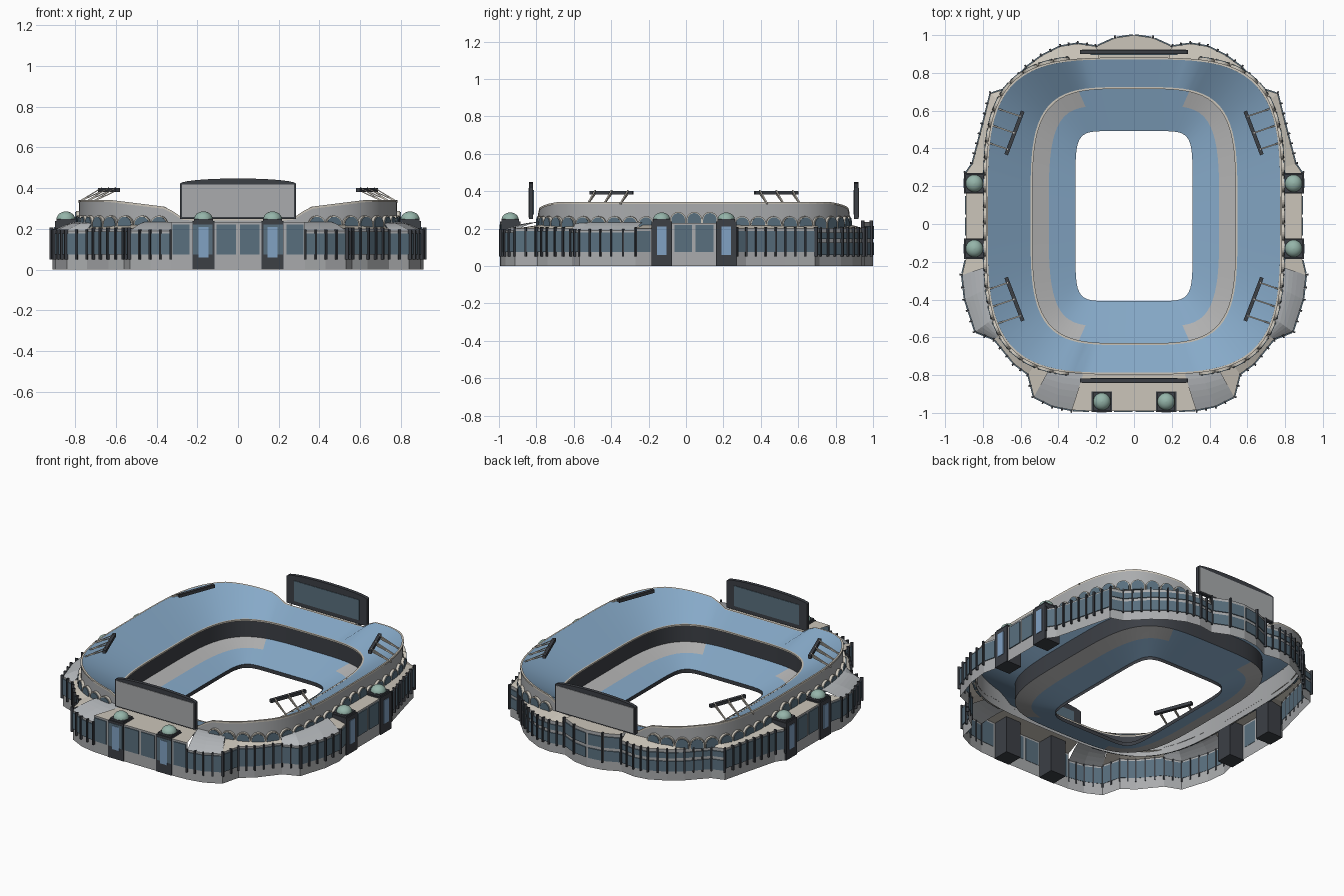
import bpy, bmesh, math

if "Cube" in bpy.data.objects:
    bpy.data.objects.remove(bpy.data.objects["Cube"])

CY = 0.042          # centre of the bowl in y
SEG = 128

def material(name, r, g, b):
    m = bpy.data.materials.new(name)
    m.diffuse_color = (r, g, b, 1)
    m.use_nodes = True
    m.node_tree.nodes["Principled BSDF"].inputs["Base Color"].default_value = m.diffuse_color
    return m

SEAT = material("seat_blue", 0.24, 0.40, 0.58)
STONE = material("stone", 0.60, 0.56, 0.49)
GREY = material("concrete", 0.40, 0.41, 0.42)
ROOF = material("roof_metal", 0.46, 0.48, 0.50)
PALE = material("pale_seats", 0.45, 0.45, 0.45)
DARK = material("dark_metal", 0.045, 0.05, 0.06)
GLASS = material("slate_glass", 0.10, 0.16, 0.21)
BLUE = material("tower_glass", 0.22, 0.36, 0.55)
GREEN = material("copper_green", 0.30, 0.46, 0.40)


class Part:
    """Collects geometry for one object."""
    def __init__(self):
        self.v, self.f = [], []

    def add(self, verts, faces):
        o = len(self.v)
        self.v += verts
        self.f += [tuple(i + o for i in f) for f in faces]

    def box(self, x, y, z0, z1, w, d, ang=0.0):
        c, s = math.cos(ang), math.sin(ang)
        corners = [(-w/2, -d/2), (w/2, -d/2), (w/2, d/2), (-w/2, d/2)]
        self.prism([(x + a*c - b*s, y + a*s + b*c, z0) for a, b in corners], (0, 0, z1 - z0))

    def prism(self, loop, off):
        n = len(loop)
        top = [tuple(p[k] + off[k] for k in range(3)) for p in loop]
        self.add(loop + top, [tuple(range(n)), tuple(range(n, 2*n))] +
                 [(i, (i+1) % n, n + (i+1) % n, n + i) for i in range(n)])

    def loft(self, rings):
        n = len(rings[0])
        self.add(sum(rings, []), [(k*n + i, k*n + (i+1) % n, (k+1)*n + (i+1) % n, (k+1)*n + i)
                                  for k in range(len(rings) - 1) for i in range(n)])

    def build(self, name, mat, mirror=False, smooth=False):
        me = bpy.data.meshes.new(name)
        me.from_pydata(self.v, [], self.f)
        bm = bmesh.new()
        bm.from_mesh(me)
        bmesh.ops.recalc_face_normals(bm, faces=bm.faces)
        bm.to_mesh(me)
        bm.free()
        me.materials.append(mat)
        ob = bpy.data.objects.new(name, me)
        bpy.context.collection.objects.link(ob)
        for p in me.polygons:
            p.use_smooth = smooth
        if mirror:
            ob.modifiers.new("mirror", 'MIRROR').use_axis[0] = True
        return ob


def oval(t, a, b, n):
    """Point at polar angle t on a rounded-square oval."""
    c, s = math.cos(t), math.sin(t)
    r = (abs(c/a)**n + abs(s/b)**n) ** (-1/n)
    return r*c, CY + r*s

def ring(a, b, n, z):
    pts = [oval(2*math.pi*(i + 0.5)/SEG, a, b, n) for i in range(SEG)]
    return [(x, y, z(x) if callable(z) else z) for x, y in pts]

def rim_z(x):
    x = abs(x)
    if x < 0.27: return 0.25
    if x < 0.35: return 0.25 + 0.055*(x - 0.27)/0.08
    return 0.305 + 0.035*min(1, (x - 0.35)/0.28)

OUT, MID, FIELD = (0.78, 0.835, 3.8), (0.545, 0.68, 4), (0.31, 0.45, 8)

# Bowl: outer wall, rim, upper seats, fascia, lower seats, field wall
p = Part(); p.loft([ring(*OUT, 0.19), ring(*OUT, rim_z)]); p.build("bowl_outer_wall", GREY, smooth=True)
p = Part(); p.loft([ring(0.784, 0.839, 3.8, lambda x: rim_z(x) - 0.008), ring(0.784, 0.839, 3.8, lambda x: rim_z(x) + 0.003),
                    ring(0.774, 0.829, 3.8, lambda x: rim_z(x) + 0.003)])
p.build("bowl_rim", STONE)
p = Part(); p.loft([ring(*OUT, rim_z), ring(*MID, 0.2)]); p.build("upper_seats", SEAT, smooth=True)
p = Part(); p.loft([ring(*MID, 0.2), ring(*MID, 0.09)]); p.build("fascia", DARK, smooth=True)
p = Part(); p.loft([ring(0.548, 0.683, 4, 0.203), ring(0.538, 0.673, 4, 0.203), ring(0.538, 0.673, 4, 0.193)])
p.build("fascia_rail", STONE)
outer, inner = ring(*MID, 0.09), ring(*FIELD, 0.02)
split = [tuple(a + (b - a)*0.4 for a, b in zip(p, q)) for p, q in zip(outer, inner)]
p = Part(); p.loft([outer, split, inner])
low = p.build("lower_seats", SEAT, smooth=True)
low.data.materials.append(PALE)
for f in low.data.polygons[:SEG]:
    f.material_index = int(abs(f.center.x) > 0.28)
p = Part(); p.loft([ring(*FIELD, 0.024), ring(*FIELD, 0.0)]); p.build("field_wall", DARK)

# Outer building: half outline from front centre to back centre (x, y, wall top)
OUTLINE = [(0, -.99, .235), (.23, -.99, .235), (.33, -.985, .19), (.43, -.965, .19), (.53, -.915, .2),
           (.56, -.795, .2), (.635, -.74, .2), (.74, -.61, .19), (.84, -.57, .19), (.895, -.4, .19),
           (.91, -.27, .2), (.89, -.185, .23), (.89, .27, .2), (.855, .32, .2), (.80, .53, .2),
           (.76, .69, .2), (.68, .715, .2), (.57, .83, .2), (.49, .89, .2), (.39, .94, .2),
           (.30, .955, .2), (.20, .94, .235), (.10, .985, .235), (0, 1.0, .235)]
wall, deck, barrel, glass, fins = Part(), Part(), Part(), Part(), Part()

for (x0, y0, h), (x1, y1, _) in zip(OUTLINE, OUTLINE[1:]):
    wall.add([(x0, y0, 0), (x1, y1, 0), (x1, y1, h), (x0, y0, h)], [(0, 1, 2, 3)])
    # roof strip from the wall to the bowl; the low bays get a curved metal roof
    curved = h == .19
    steps = 6 if curved else 1
    zi = 0.235 if curved else max(h, 0.222)
    rows = []
    for k in range(steps + 1):
        t = k/steps
        for x, y in ((x0, y0), (x1, y1)):
            ox, oy = oval(math.atan2(y - CY, x), *OUT)
            rows.append((x + (ox - x)*t, y + (oy - y)*t, h + (zi - h)*math.sin(t*math.pi/2)))
    (barrel if curved else deck).add(rows, [(2*k, 2*k+1, 2*k+3, 2*k+2) for k in range(steps)])
    # bays of glass between fins
    dx, dy = x1 - x0, y1 - y0
    L, ang = math.hypot(dx, dy), math.atan2(dy, dx)
    ox, oy = dy/L, -dx/L
    tall = h > .2
    n = max(1, round(L/0.06)) if not tall else max(1, round(L/0.11))
    for i in range(n):
        t = (i + 0.5)/n
        gx, gy = x0 + dx*t + ox*0.002, y0 + dy*t + oy*0.002
        bands = [(.06, .125), (.145, h - .02)] if y0 > .6 else [(.075, h - .012)]
        for a, b in bands:
            glass.box(gx, gy, a, b, L/n*0.84, 0.008, ang)
        if not (tall and y0 < .6):
            t = i/n
            fins.box(x0 + dx*t + ox*0.005, y0 + dy*t + oy*0.005, .05, h + .008, 0.009, 0.018, ang)

wall.build("facade_wall", GREY, True)
deck.build("roof_deck", STONE, True)
barrel.build("curved_roof", ROOF, True)
glass.build("facade_windows", GLASS, True)
fins.build("facade_fins", DARK, True)

# Arcade of arched windows around the bowl wall
frames, arches = Part(), Part()
path = [oval(-math.pi/2 + math.pi*i/1000, *OUT) for i in range(1001)]
dist = [0.0]
for a, b in zip(path, path[1:]):
    dist.append(dist[-1] + math.dist(a, b))
count = round(dist[-1]/0.085)
for i in range(count):
    k = next(j for j, d in enumerate(dist) if d >= dist[-1]*(i + 0.5)/count)
    x, y = path[k]
    if x < 0.3:
        continue
    (ax, ay), (bx, by) = path[k-1], path[k+1]
    l = math.dist((ax, ay), (bx, by))
    tx, ty = (bx - ax)/l, (by - ay)/l
    base = 0.247 if abs(y - CY) < 0.13 else 0.224
    for part, r, depth in ((frames, 0.042, 0.016), (arches, 0.036, 0.02)):
        prof = [(-r, 0.2 - base)] + [(-r*math.cos(math.pi*j/10), r*math.sin(math.pi*j/10)) for j in range(11)] + [(r, 0.2 - base)]
        part.prism([(x + tx*u, y + ty*u, base + w) for u, w in prof], (ty*depth, -tx*depth, 0))
frames.build("arch_frames", STONE, True)
arches.build("arch_windows", GLASS, True)

# Domed towers: position and outward direction
towers, caps, panes, domes = Part(), Part(), Part(), Part()
for x, y, ox, oy in ((.17, -.94, 0, -1), (.845, .215, 1, 0), (.845, -.13, 1, 0)):
    towers.box(x, y, 0, .238, .108, .108)
    caps.box(x, y, .238, .25, .094, .094)
    panes.box(x + ox*.054, y + oy*.054, .06, .21, .05 if oy else .008, .05 if ox else .008)
    rings = [[(x + .046*math.cos(e)*math.cos(a), y + .046*math.cos(e)*math.sin(a), .248 + .038*math.sin(e))
              for a in [2*math.pi*i/24 for i in range(24)]] for e in [math.pi/2*j/6.02 for j in range(7)]]
    domes.loft(rings)
towers.build("towers", DARK, True)
caps.build("tower_caps", DARK, True)
panes.build("tower_windows", BLUE, True)
domes.build("tower_domes", GREEN, True, smooth=True)

# Scoreboards with arched tops, screens facing the field
boards, backs, screens = Part(), Part(), Part()
for y, out in ((-.828, -1), (.91, 1)):
    prof = [(-.285, .25), (.285, .25)]
    prof += [(.285*math.cos(math.pi*j/12), .422 + .026*math.sin(math.pi*j/12)) for j in range(13)]
    boards.prism([(u, y - .011, w) for u, w in prof], (0, .022, 0))
    backs.box(0, y + out*.011, .258, .418, .55, .006)
    screens.box(0, y - out*.011, .275, .405, .46, .006)
boards.build("scoreboards", DARK)
backs.build("scoreboard_backs", GREY)
screens.build("scoreboard_screens", GLASS)

# Floodlight racks leaning in from the rim
racks, struts = Part(), Part()
for s in (1, -1):
    (ax, ay), (bx, by) = (.677, CY + s*.325), (.589, CY + s*.555)
    ang = math.atan2(by - ay, bx - ax)
    racks.box((ax + bx)/2, (ay + by)/2, .382, .402, math.dist((ax, ay), (bx, by)), .02, ang)
    for t in (.12, .5, .88):
        x, y = ax + (bx - ax)*t, ay + (by - ay)*t
        ex, ey = x + .118, y + s*.04
        for dz in (0, .016):
            struts.prism([(x, y - .004, .384 + dz), (x, y + .004, .384 + dz), (x, y + .004, .39 + dz), (x, y - .004, .39 + dz)],
                         (ex - x, ey - y, -.055 - dz))
racks.build("floodlight_racks", DARK, True)
struts.build("floodlight_struts", STONE, True)
